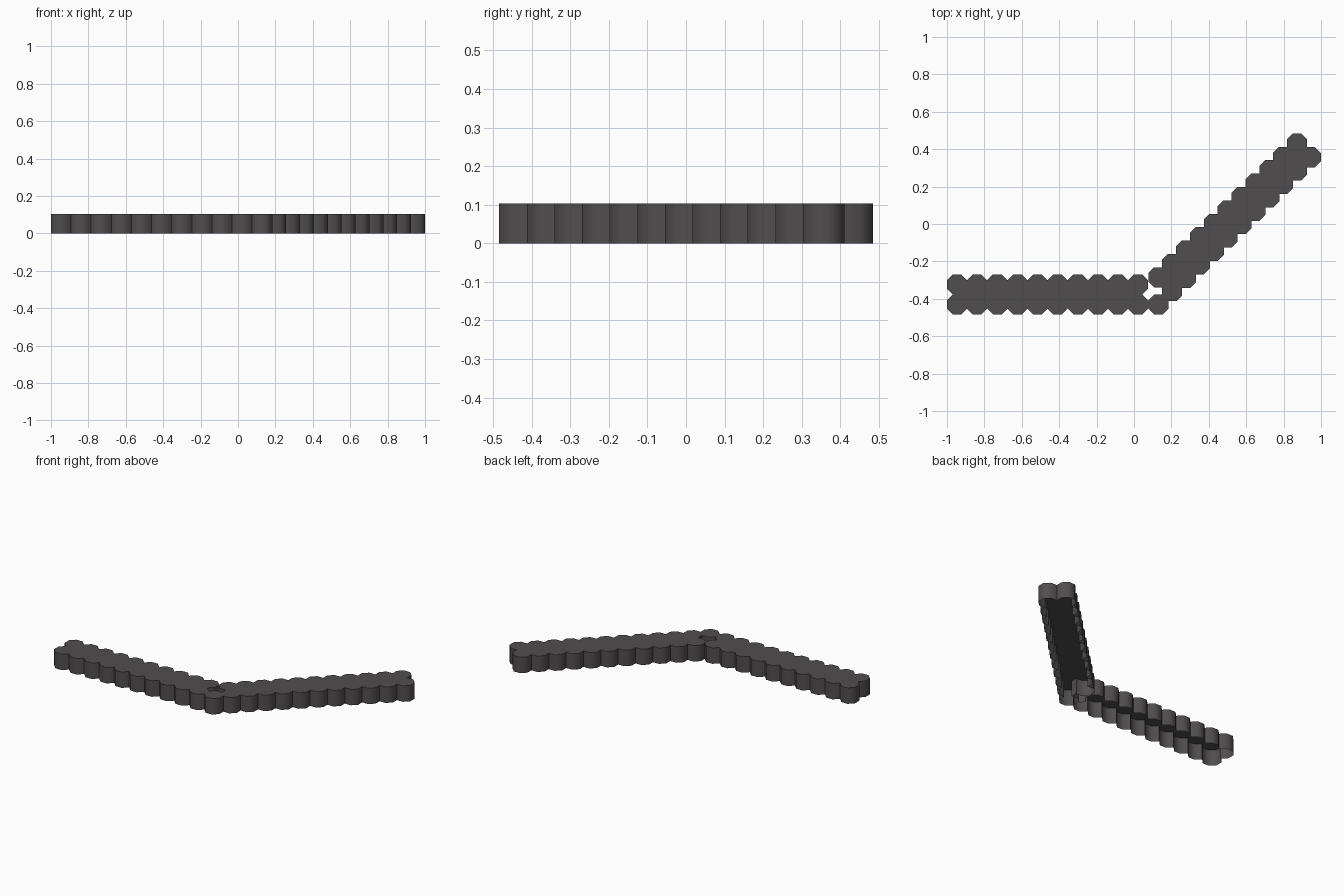
import bpy, bmesh, math
from mathutils import Vector

if "Cube" in bpy.data.objects:
    bpy.data.objects.remove(bpy.data.objects["Cube"])

W = 0.1076            # width of one eight-sided column
H = 0.103             # height
R = W / 2 / math.cos(math.pi / 8)

mat = bpy.data.materials.new("dark_grey")
mat.diffuse_color = (0.083, 0.075, 0.078, 1)
mat.use_nodes = True
mat.node_tree.nodes["Principled BSDF"].inputs["Base Color"].default_value = mat.diffuse_color

# column centres: straight run, then diagonal run
straight = [Vector((-1 + W * (i + 0.5), -0.323)) for i in range(10)]
straight += [Vector((-1 + W * (i + 0.5), -0.4305)) for i in range(11)]
step = Vector((0.0742, 0.0716))
diagonal = [Vector((0.204, -0.3589)) + step * i for i in range(11)]
diagonal += [Vector((0.130, -0.2855)) + step * i for i in range(11)]
every = straight + diagonal

# small infill panels between groups of four columns
HALF = W / 2 - R * math.sin(math.pi / 8) + 0.001
straight_gaps = [(Vector((-1 + W * (i + 1), -0.3768)), 0) for i in range(9)]
diagonal_gaps = [(Vector((0.167, -0.322)) + step * (i + 0.5), math.pi / 4) for i in range(10)]


def inside(p):
    """True if p lies within any column."""
    for c in every:
        d = p - c
        if max(abs(d.x), abs(d.y), (abs(d.x) + abs(d.y)) / math.sqrt(2)) < W / 2:
            return True
    return False


def in_gap(p):
    return any((p - g).length < HALF for g, _ in straight_gaps + diagonal_gaps)


def build(name, centres, gaps):
    bm = bmesh.new()
    for c in centres:
        pts = [c + R * Vector((math.cos(a), math.sin(a)))
               for a in [math.pi / 8 + k * math.pi / 4 for k in range(8)]]
        top = [bm.verts.new((p.x, p.y, H)) for p in pts]
        bm.faces.new(top)
        # outer walls only; the underside is open
        for k in range(8):
            a, b = pts[k], pts[(k + 1) % 8]
            mid = (a + b) / 2
            probe = mid + (mid - c).normalized() * 0.004
            if inside(probe) or in_gap(probe):
                continue
            lo = [bm.verts.new((p.x, p.y, 0)) for p in (a, b)]
            bm.faces.new((lo[0], lo[1], top[(k + 1) % 8], top[k]))
    for g, turn in gaps:
        vs = [g + HALF * Vector((math.cos(turn + k * math.pi / 2), math.sin(turn + k * math.pi / 2)))
              for k in range(4)]
        bm.faces.new([bm.verts.new((p.x, p.y, H)) for p in vs])
    bmesh.ops.remove_doubles(bm, verts=bm.verts, dist=0.0005)
    me = bpy.data.meshes.new(name)
    bm.to_mesh(me)
    bm.free()
    me.materials.append(mat)
    ob = bpy.data.objects.new(name, me)
    bpy.context.collection.objects.link(ob)
    bpy.ops.object.select_all(action='DESELECT')
    ob.select_set(True)
    bpy.context.view_layer.objects.active = ob
    bpy.ops.object.shade_smooth_by_angle(angle=math.radians(55))


build("straight_run", straight, straight_gaps)
build("diagonal_run", diagonal, diagonal_gaps)
